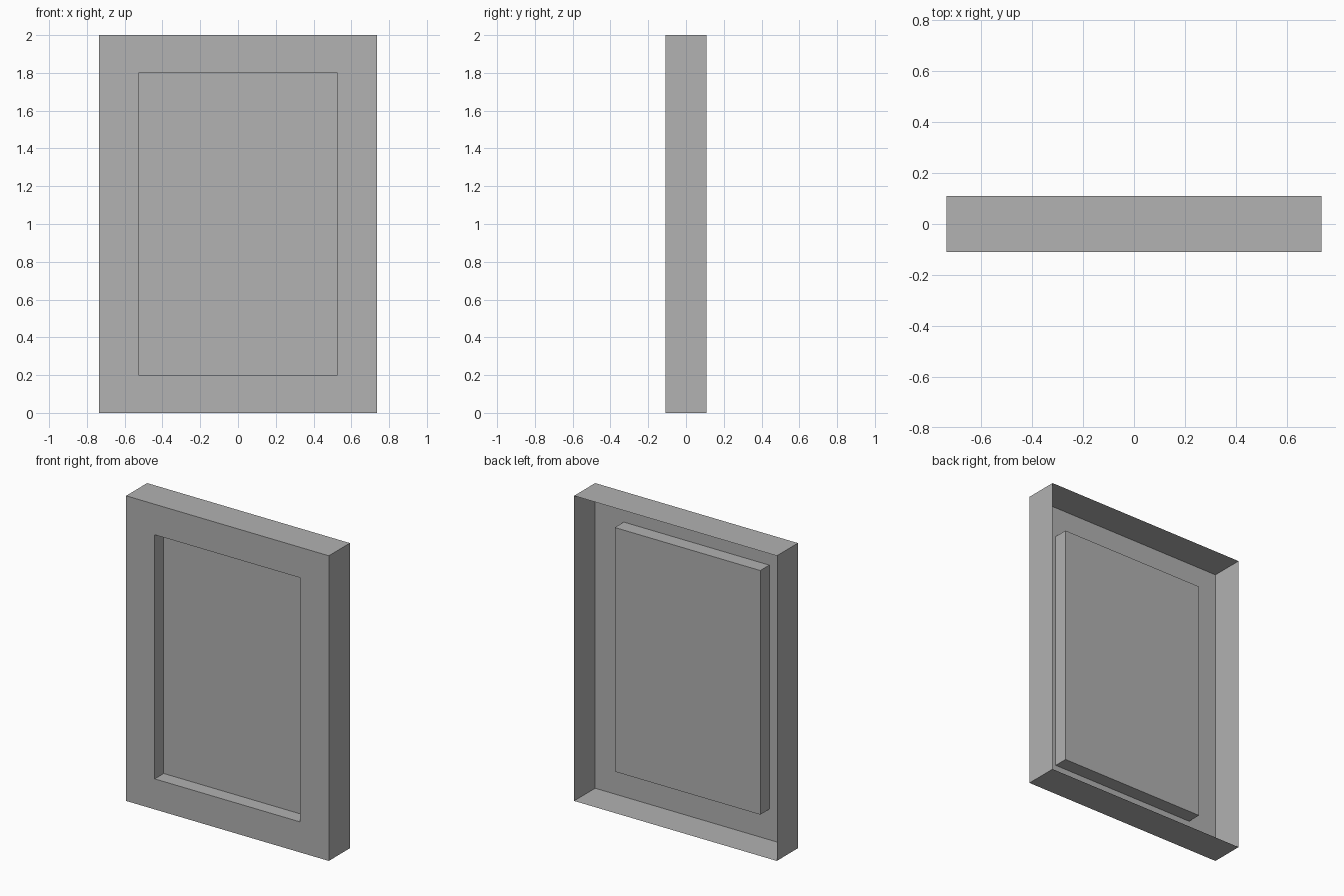
import bpy
import bmesh
from mathutils import Vector

cube = bpy.data.objects.get("Cube")
if cube:
    bpy.data.objects.remove(cube, do_unlink=True)

WIDTH, DEPTH, HEIGHT = 1.47, 0.218, 2.0
OPENING_WIDTH, OPENING_HEIGHT = 1.055, 1.6
RECESS = 0.093

grey = bpy.data.materials.new("plain grey")
grey.use_nodes = True
colour = (0.445, 0.445, 0.445, 1)
grey.diffuse_color = colour
grey.node_tree.nodes["Principled BSDF"].inputs["Base Color"].default_value = colour

# Thin outer shell, open at the back
bm = bmesh.new()
bmesh.ops.create_cube(bm, size=1)
bmesh.ops.scale(bm, vec=(WIDTH, DEPTH, HEIGHT), verts=bm.verts)
bm.normal_update()
back = [f for f in bm.faces if f.normal.y > 0.9]
bmesh.ops.delete(bm, geom=back, context='FACES')

# Front border around the panel
panel = next(f for f in bm.faces if f.normal.y < -0.9)
bmesh.ops.inset_individual(bm, faces=[panel], thickness=0.2)
for v in panel.verts:
    v.co.x = OPENING_WIDTH / 2 * (1 if v.co.x > 0 else -1)
    v.co.z = OPENING_HEIGHT / 2 * (1 if v.co.z > 0 else -1)

# Recessed panel with straight side walls
result = bmesh.ops.extrude_discrete_faces(bm, faces=[panel])
bmesh.ops.translate(bm, verts=result["faces"][0].verts, vec=Vector((0, RECESS, 0)))
bmesh.ops.translate(bm, verts=bm.verts, vec=Vector((0, 0, HEIGHT / 2)))

mesh = bpy.data.meshes.new("recessed_frame")
bm.to_mesh(mesh)
bm.free()
mesh.materials.append(grey)
frame = bpy.data.objects.new("recessed_frame", mesh)
bpy.context.collection.objects.link(frame)
